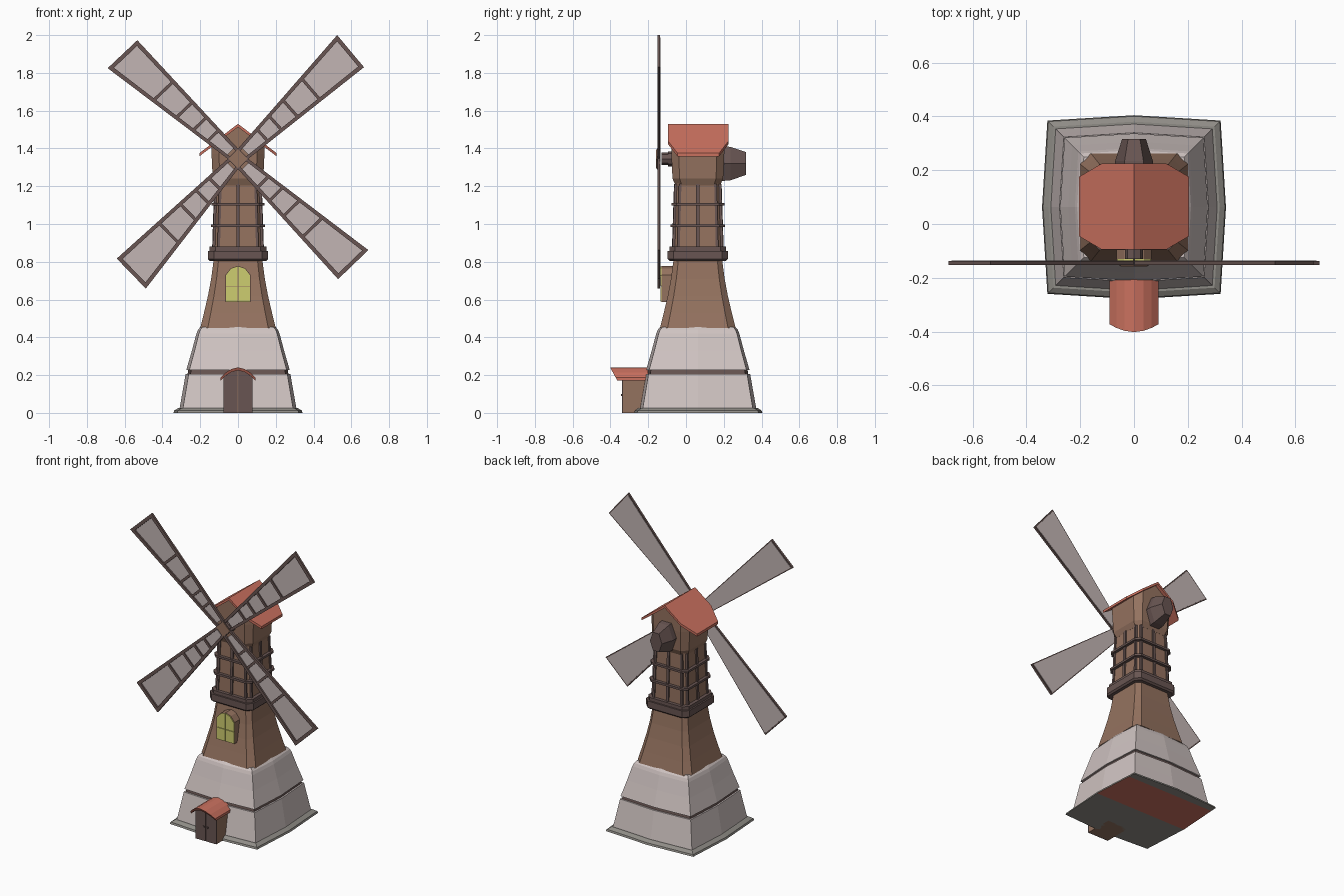
import bpy, bmesh, math
from mathutils import Vector

if "Cube" in bpy.data.objects:
    bpy.data.objects.remove(bpy.data.objects["Cube"])

CY = 0.0625  # tower axis in y


def material(name, r, g, b):
    m = bpy.data.materials.new(name)
    lin = [((c / 255 + 0.055) / 1.055) ** 2.4 for c in (r, g, b)]
    m.diffuse_color = (*lin, 1)
    m.use_nodes = True
    m.node_tree.nodes["Principled BSDF"].inputs["Base Color"].default_value = m.diffuse_color
    return m


STONE = material("pale_stone", 208, 196, 194)
CLOTH = material("sail_cloth", 194, 181, 180)
WOOD = material("brown_wood", 148, 114, 95)
DARK = material("dark_wood", 104, 85, 82)
ROOF = material("terracotta", 202, 113, 95)
GLASS = material("yellow_glass", 206, 205, 112)
FOOT = material("grey_foot", 143, 140, 134)


def build(name, solids, mat, edit=None):
    """Each solid is a list of rings, lofted and capped."""
    bm = bmesh.new()
    for rings in solids:
        vs = [[bm.verts.new(p) for p in r] for r in rings]
        n = len(vs[0])
        for a, b in zip(vs, vs[1:]):
            for i in range(n):
                j = (i + 1) % n
                bm.faces.new((a[i], a[j], b[j], b[i]))
        bm.faces.new(vs[0][::-1])
        bm.faces.new(vs[-1])
    if edit:
        edit(bm)
    bmesh.ops.recalc_face_normals(bm, faces=bm.faces)
    me = bpy.data.meshes.new(name)
    me.materials.append(mat)
    if name == "foot":
        me.materials.append(ROOF)
    bm.to_mesh(me)
    bm.free()
    ob = bpy.data.objects.new(name, me)
    bpy.context.collection.objects.link(ob)
    return ob


def bulged(h, z):
    """Square ring with slightly bowed sides."""
    c = h * 0.942
    pts = [(c, -c), (h, 0), (c, c), (0, h), (-c, c), (-h, 0), (-c, -c), (0, -h)]
    return [(x, y + CY, z) for x, y in pts]


def octo(h, z, k=0.8):
    """Square ring with cut corners."""
    c = h * k
    pts = [(c, -h), (h, -c), (h, c), (c, h), (-c, h), (-h, c), (-h, -c), (-c, -h)]
    return [(x, y + CY, z) for x, y in pts]


def prism(pts, y0, y1):
    return [[(x, y, z) for x, z in pts] for y in (y0, y1)]


def box(x0, x1, y0, y1, z0, z1):
    return prism([(x0, z0), (x1, z0), (x1, z1), (x0, z1)], y0, y1)


def mirrored(right):
    """Complete a right-hand outline by mirroring in x."""
    return right + [(-x, z) for x, z in reversed(right) if x > 0]


# foot, with a reddish strip on its underside
def strip(bm):
    for y in (0.06, 0.34):
        low = [f for f in bm.faces if all(v.co.z < 1e-4 for v in f.verts)]
        geom = low + list({e for f in low for e in f.edges}) + list({v for f in low for v in f.verts})
        bmesh.ops.bisect_plane(bm, geom=geom, plane_co=(0, y, 0), plane_no=(0, 1, 0))
    for f in bm.faces:
        if all(v.co.z < 1e-4 for v in f.verts) and 0.06 < f.calc_center_median().y < 0.34:
            f.material_index = 1


build("foot", [[bulged(0.342, 0), bulged(0.338, 0.012), bulged(0.318, 0.025)]], FOOT, strip)

# stone base in two courses with a dark groove between
build("lower_stone", [[bulged(0.31, 0.02), bulged(0.294, 0.11), bulged(0.277, 0.207)]], STONE)
build("stone_groove", [[bulged(0.268, 0.2), bulged(0.262, 0.235)]], DARK)
build("upper_stone", [[bulged(0.274, 0.226), bulged(0.244, 0.33), bulged(0.22, 0.42),
                       bulged(0.212, 0.44), bulged(0.198, 0.456)]], STONE)

# wooden tower
build("lower_tower", [[octo(0.2, 0.45), octo(0.18, 0.53), octo(0.159, 0.62),
                       octo(0.142, 0.71), octo(0.128, 0.815)]], WOOD)
build("tower_band", [[octo(0.15, 0.805), octo(0.16, 0.815), octo(0.16, 0.858)],
                     [octo(0.15, 0.855), octo(0.15, 0.88)]], DARK)
H0, H1 = 0.128, 0.117
build("upper_tower", [[octo(H0, 0.87), octo(H1, 1.22)]], WOOD)
rings = [[octo(h, z - 0.007), octo(h, z + 0.007)] for h, z in ((0.144, 0.99), (0.14, 1.105))]
build("tower_rings", rings, DARK)

# upright timbers at the sides and corners
posts = []
spots = [(x, y - CY) for x, y, z in octo(1, 0)] + [(1, 0), (0, 1), (-1, 0), (0, -1)]
for x, y in spots:
    s = 0.007 if x and y else 0.009
    posts.append([[(x * h + a * s, CY + y * h + b * s, z)
                   for a, b in ((-1, -1), (1, -1), (1, 1), (-1, 1))]
                  for h, z in ((H0, 0.87), (H1, 1.213))])
build("tower_posts", posts, DARK)


# cap walls, trimmed under the roof slopes
def gable(bm):
    for s in (1, -1):
        bmesh.ops.bisect_plane(bm, geom=bm.verts[:] + bm.edges[:] + bm.faces[:],
                               plane_co=(0, 0, 1.516), plane_no=(s * 0.756, 0, 1), clear_outer=True)
        bmesh.ops.holes_fill(bm, edges=bm.edges[:], sides=0)


build("cap_walls", [[octo(0.118, 1.205, 0.72), octo(0.134, 1.24, 0.72),
                     octo(0.14, 1.37, 0.72), octo(0.14, 1.6, 0.72)]], WOOD, gable)

# cap roof
plan = [(0, -0.095), (0.12, -0.095), (0.205, -0.045), (0.205, 0.175), (0.12, 0.225), (0, 0.225)]
build("cap_roof", [[[(s * x, y, 1.53 - 0.756 * x - t) for x, y in plan] for t in (0, 0.017)]
                   for s in (1, -1)], ROOF)


# tail block at the back
def hexring(rx, rz, y, zc=1.32):
    return [(rx * math.cos(i * math.pi / 3), y, zc + rz * math.sin(i * math.pi / 3)) for i in range(6)]


build("tail_block", [[hexring(0.07, 0.108, 0.18), hexring(0.07, 0.102, 0.235),
                      hexring(0.044, 0.07, 0.317)]], DARK)

# axle and hub
HZ = 1.345


def disc(r, y0, y1, n=8):
    return prism([(r * math.cos(i * math.tau / n), HZ + r * math.sin(i * math.tau / n))
                  for i in range(n)], y0, y1)


build("axle", [disc(0.033, -0.13, -0.05), disc(0.04, -0.095, -0.07)], DARK)
build("hub", [disc(0.05, -0.158, -0.137, 4)], WOOD)
build("hub_frame", [disc(0.056, -0.154, -0.135, 4)], DARK)

# four sails: root corners a, d and tip corners b, c
top, right, bottom, left = (0, HZ + 0.054), (0.054, HZ), (0, HZ - 0.054), (-0.054, HZ)
sails = [(top, (0.525, 2.0), (0.667, 1.83), right),
         (left, (-0.69, 1.825), (-0.533, 1.973), top),
         (bottom, (-0.488, 0.658), (-0.642, 0.817), left),
         (right, (0.69, 0.862), (0.53, 0.708), bottom)]
for n, corners in enumerate(sails, 1):
    a, b, c, d = (Vector(p) for p in corners)

    def at(u, v):
        return tuple(a.lerp(b, u).lerp(d.lerp(c, u), v))

    def patch(u0, u1, v00, v01, v10, v11, y0, y1):
        return prism([at(u0, v00), at(u1, v10), at(u1, v11), at(u0, v01)], y0, y1)

    w0, w1 = 0.017 / (a - d).length, 0.022 / (b - c).length
    bars = [patch(0, 1, 0, w0, 0, w1, -0.152, -0.138),
            patch(0, 1, 1 - w0, 1, 1 - w1, 1, -0.152, -0.138),
            patch(0.973, 1, 0, 1, 0, 1, -0.152, -0.138)]
    bars += [patch(u, u + 0.02, 0, 1, 0, 1, -0.15, -0.14) for u in (0.17, 0.29, 0.43, 0.62)]
    build(f"sail_frame_{n}", bars, DARK)
    build(f"sail_cloth_{n}", [patch(0.02, 0.99, 0.06, 0.94, 0.035, 0.965, -0.142, -0.136)], CLOTH)

# window dormer with four panes
arch = [(0.066, 0.588), (0.066, 0.73), (0.038, 0.765), (0, 0.778)]
build("window_box", [prism(mirrored(arch), -0.13, 0.0)], WOOD)
low = [(0.002, 0.59), (0.064, 0.59), (0.064, 0.668), (0.002, 0.668)]
high = [(0.002, 0.671), (0.064, 0.671), (0.064, 0.728), (0.037, 0.763), (0.002, 0.775)]
build("window_panes", [prism([(s * x, z) for x, z in p], -0.136, -0.129)
                       for s in (1, -1) for p in (low, high)], GLASS)

# porch, double door and knobs
arch = [(0.077, 0), (0.077, 0.185), (0.045, 0.215), (0, 0.228)]
build("porch", [prism(mirrored(arch), -0.333, -0.15)], WOOD)
leaf = [(0.0015, 0), (0.077, 0), (0.077, 0.185), (0.045, 0.213), (0.0015, 0.225)]
build("door", [prism([(s * x, z) for x, z in leaf], -0.339, -0.332) for s in (1, -1)], DARK)
build("door_knobs", [box(s * 0.014 - 0.004, s * 0.014 + 0.004, -0.345, -0.338, 0.09, 0.1)
                     for s in (1, -1)], DARK)

# curved porch roof with a raked front edge
outer = [(-0.092, 0.187), (-0.065, 0.213), (-0.035, 0.232), (0, 0.241),
         (0.035, 0.232), (0.065, 0.213), (0.092, 0.187)]
section = outer + [(x, z - 0.016) for x, z in reversed(outer)]
build("porch_roof", [[[(x, -0.402 + (0.241 - z) * 0.55, z) for x, z in section],
                      [(x, -0.2, z) for x, z in section]]], ROOF)
